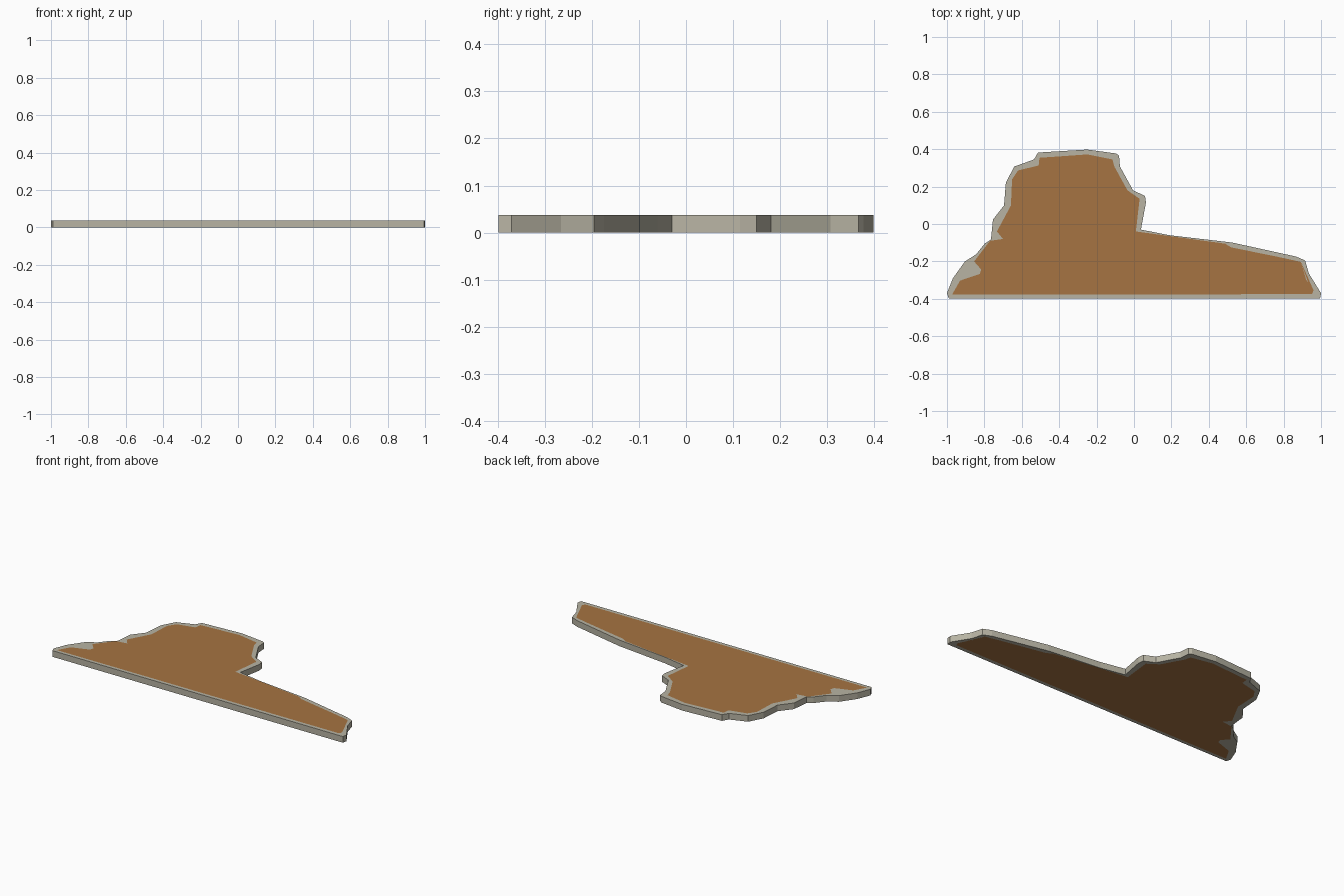
import bpy, bmesh

if "Cube" in bpy.data.objects:
    bpy.data.objects.remove(bpy.data.objects["Cube"])

THICK = 0.038

# outer rim outline of the slab (x, y)
OUTER = [(-1, -.37), (-.99, -.398), (.995, -.398), (1, -.37), (.935, -.265), (.915, -.195),
         (.866, -.174), (.524, -.099), (.19, -.06), (.037, -.03), (.064, .115), (.059, .15),
         (-.005, .18), (-.075, .307), (-.08, .366), (-.096, .377), (-.25, .398), (-.513, .382),
         (-.535, .345), (-.64, .307), (-.685, .222), (-.695, .099), (-.754, .024),
         (-.765, -.083), (-.797, -.104), (-.845, -.163), (-.904, -.2), (-.968, -.29)]

# edge of the brown ground inside the rim
INNER = [(-.973, -.378), (.952, -.375), (.96, -.355), (.92, -.297), (.893, -.203), (.79, -.18),
         (.52, -.125), (.487, -.105), (.01, -.04), (.03, .135), (-.035, .18), (-.105, .307),
         (-.115, .345), (-.25, .372), (-.505, .354), (-.51, .313), (-.62, .286), (-.652, .238),
         (-.658, .099), (-.733, -.04), (-.7, -.08), (-.77, -.09), (-.855, -.2), (-.817, -.243),
         (-.825, -.267), (-.93, -.303)]


def material(name, rgb):
    m = bpy.data.materials.new(name)
    m.diffuse_color = (*rgb, 1)
    m.use_nodes = True
    m.node_tree.nodes["Principled BSDF"].inputs["Base Color"].default_value = m.diffuse_color
    return m


def loop(bm, pts):
    verts = [bm.verts.new((x, y, 0)) for x, y in pts]
    edges = [bm.edges.new((v, verts[i - 1])) for i, v in enumerate(verts)]
    return verts, edges


bm = bmesh.new()
# pale rim between the two outlines
_, outer_edges = loop(bm, OUTER)
inner_verts, inner_edges = loop(bm, INNER)
bmesh.ops.triangle_fill(bm, edges=outer_edges + inner_edges, use_beauty=True,
                        use_dissolve=False, normal=(0, 0, 1))
# brown ground
ground = bm.faces.new(inner_verts)
ground.material_index = 1
bmesh.ops.triangulate(bm, faces=[ground])

# thickness: keep the underside, lift the top
res = bmesh.ops.extrude_face_region(bm, geom=bm.faces[:], use_keep_orig=True)
top = [g for g in res["geom"] if isinstance(g, bmesh.types.BMVert)]
bmesh.ops.translate(bm, verts=top, vec=(0, 0, THICK))
for f in bm.faces:
    f.normal_update()
    if abs(f.normal.z) < 0.5:
        f.material_index = 0
bmesh.ops.recalc_face_normals(bm, faces=bm.faces[:])

mesh = bpy.data.meshes.new("ground_slab")
bm.to_mesh(mesh)
bm.free()
mesh.materials.append(material("pale stone", (.479, .456, .371)))
mesh.materials.append(material("brown earth", (.381, .174, .054)))
bpy.context.collection.objects.link(bpy.data.objects.new("ground_slab", mesh))
